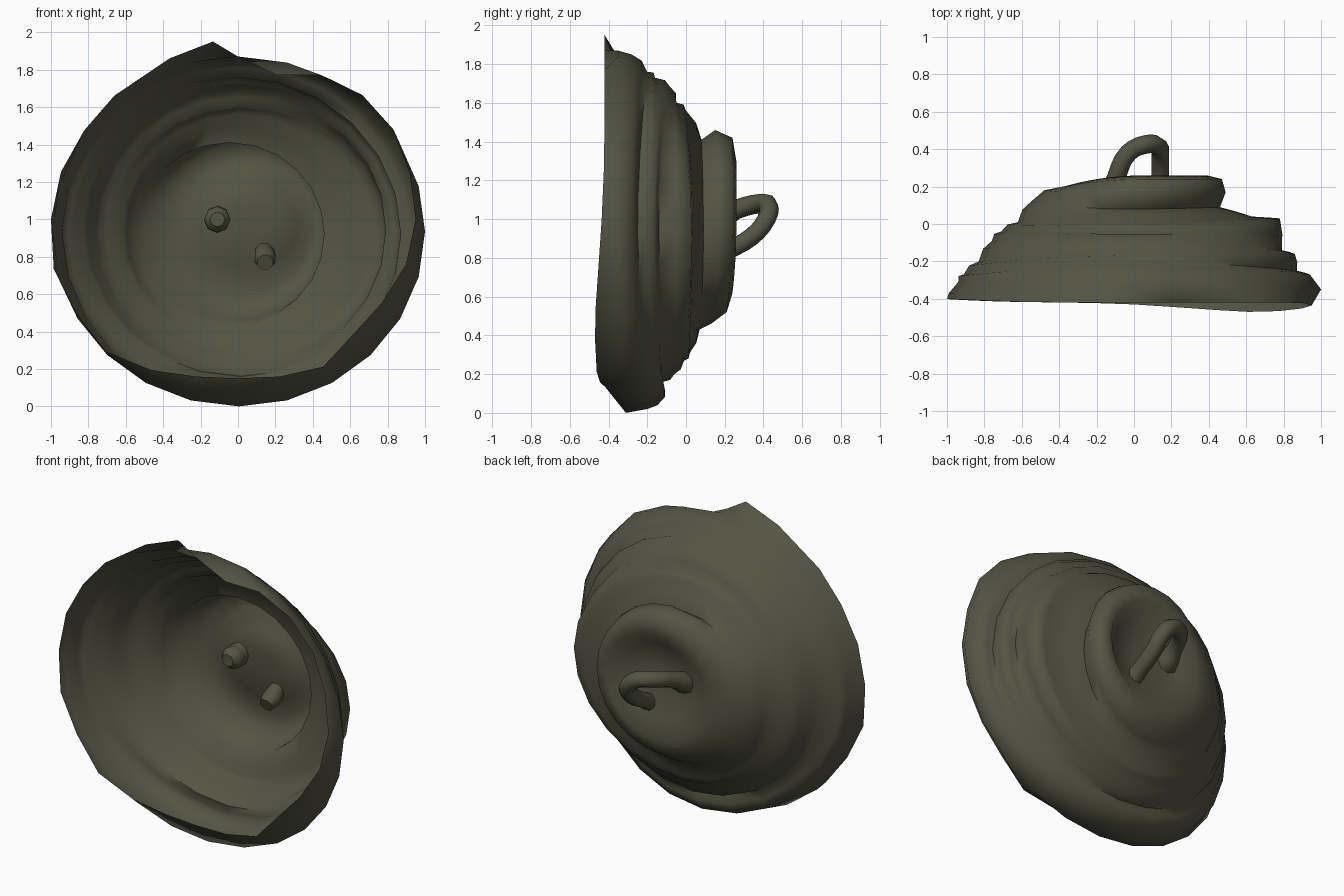
import bpy, bmesh, math

if "Cube" in bpy.data.objects:
    bpy.data.objects.remove(bpy.data.objects["Cube"])

SIDES = 24
mat = bpy.data.materials.new("dark olive")
mat.diffuse_color = (0.09, 0.09, 0.058, 1)
mat.use_nodes = True
mat.node_tree.nodes["Principled BSDF"].inputs["Base Color"].default_value = mat.diffuse_color

# Rim outline: radius around (0, 1) every 15 degrees, starting at +x
RIM = [.95, .95, .96, .94, .89, .80, .87, .96, .935, .935, .95, .98,
       1.0, 1.02, 1.0, 1.0, .93, .87, .85, .87, .91, .87, .89, .93]

# Stepped bell: left x, right x, bottom z, top z, then y at left, right, bottom, top
RINGS = [
    (-.99, 1.0, 0, 1.87, -.37, -.35, -.31, -.35),
    (-.94, .94, .02, 1.85, -.31, -.27, -.20, -.28),
    (-.91, .87, .08, 1.76, -.27, -.25, -.11, -.20),
    (-.83, .86, .16, 1.73, -.20, -.16, -.12, -.16),
    (-.76, .79, .20, 1.68, -.09, -.14, -.06, -.08),
    (-.71, .78, .27, 1.60, -.04, .03, -.01, -.05),
    (-.62, .63, .31, 1.56, .01, .04, .02, 0),
    (-.55, .46, .43, 1.41, .12, .09, .07, .08),
    (-.48, .49, .46, 1.46, .18, .17, .13, .15),
    (-.38, .47, .52, 1.42, .20, .24, .21, .24),
    (-.30, .39, .62, 1.30, .22, .26, .24, .26),
    (-.20, .32, .74, 1.20, .18, .18, .20, .16),
    (-.05, .15, .90, 1.05, .17, .17, .17, .16),
]


def angle(i):
    return 2 * math.pi * i / SIDES


def ring_points(l, r, b, t, yl, yr, yb, yt):
    pts = []
    for i in range(SIDES):
        c, s = math.cos(angle(i)), math.sin(angle(i))
        y = c * c * (yr if c > 0 else yl) + s * s * (yt if s > 0 else yb)
        pts.append(((l + r) / 2 + c * (r - l) / 2, y, (b + t) / 2 + s * (t - b) / 2))
    return pts


def ripple(a, b):
    """Ring halfway between two others, pushed slightly outwards as a soft fold."""
    m = [(p + q) / 2 for p, q in zip(a, b)]
    return (m[0] - .012, m[1] + .008, m[2] - .01, m[3] + .012,
            m[4] + .012, m[5], m[6] + .008, m[7] + .012)


def finish(obj, limit):
    bpy.ops.object.select_all(action='DESELECT')
    obj.select_set(True)
    bpy.context.view_layer.objects.active = obj
    bpy.ops.object.shade_smooth_by_angle(angle=math.radians(limit))


# Thin open shell
rim = []
for i, rad in enumerate(RIM):
    a = angle(i) - (math.radians(7) if i in (7, 8) else 0)   # pointed peak
    dip = .05 * max(0, math.cos(a - math.radians(318))) ** 4
    y = -.42 - dip + .02 * max(0, -math.cos(a)) ** 4
    rim.append((rad * math.cos(a), y, 1 + rad * math.sin(a)))
rings = []
for i, ring in enumerate(RINGS):
    if 2 <= i <= 7:
        rings.append(ripple(RINGS[i - 1], ring))
    rings.append(ring)
bm = bmesh.new()
loops = [[bm.verts.new(p) for p in pts] for pts in [rim] + [ring_points(*r) for r in rings]]
for a, b in zip(loops, loops[1:]):
    for i in range(SIDES):
        j = (i + 1) % SIDES
        bm.faces.new((a[i], a[j], b[j], b[i]))
cap = bm.faces.new(loops[-1])
bmesh.ops.recalc_face_normals(bm, faces=bm.faces)
cap.normal_update()
if cap.normal.y < 0:
    bmesh.ops.reverse_faces(bm, faces=bm.faces)
mesh = bpy.data.meshes.new("bell_shell")
bm.to_mesh(mesh)
bm.free()
shell = bpy.data.objects.new("bell_shell", mesh)
bpy.context.collection.objects.link(shell)
mesh.materials.append(mat)
finish(shell, 75)

# Arched handle whose ends poke through the shell: x, y, z, thickness factor
PATH = [(-.11, .05, 1.0, .8), (-.11, .09, 1.0, 1.4), (-.11, .16, 1.0, 1.4), (-.09, .26, 1.05, 1),
        (-.03, .38, 1.08, 1), (.06, .425, 1.07, 1), (.13, .415, 1.0, 1),
        (.14, .34, .91, 1), (.14, .22, .84, 1), (.145, .13, .79, 1.2), (.145, .08, .77, .9)]
curve = bpy.data.curves.new("handle", 'CURVE')
curve.dimensions = '3D'
curve.bevel_depth = .05
curve.bevel_resolution = 2
curve.use_fill_caps = True
curve.resolution_u = 3
spline = curve.splines.new('BEZIER')
spline.bezier_points.add(len(PATH) - 1)
for p, (x, y, z, k) in zip(spline.bezier_points, PATH):
    p.co = (x, y, z)
    p.radius = k
    p.handle_left_type = p.handle_right_type = 'AUTO'
handle = bpy.data.objects.new("handle", curve)
bpy.context.collection.objects.link(handle)
bpy.ops.object.select_all(action='DESELECT')
handle.select_set(True)
bpy.context.view_layer.objects.active = handle
bpy.ops.object.convert(target='MESH')
handle = bpy.context.view_layer.objects.active
handle.data.materials.clear()
handle.data.materials.append(mat)
finish(handle, 50)
